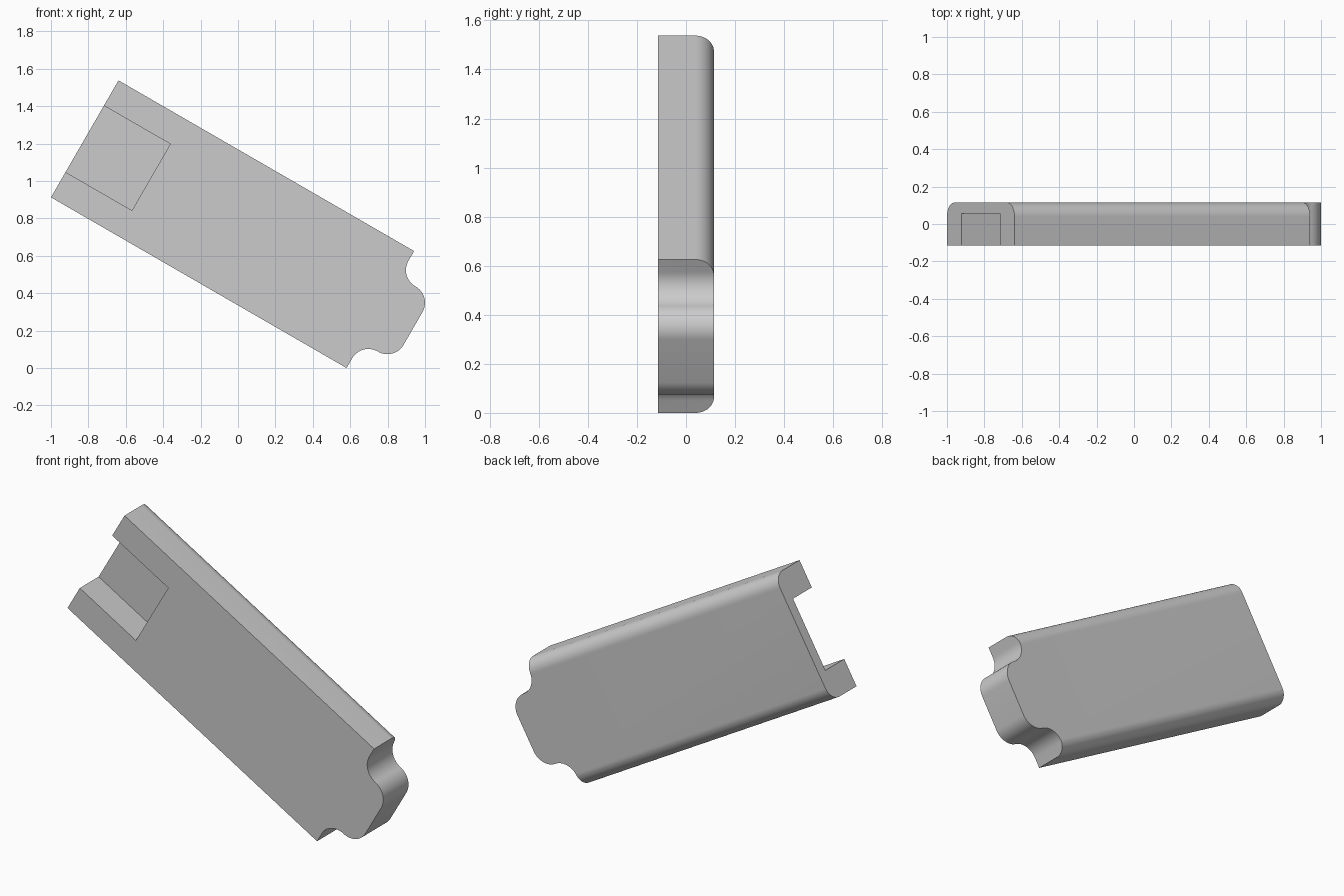
import bpy, bmesh
from math import cos, sin, radians
from mathutils import Matrix, Vector

if "Cube" in bpy.data.objects:
    bpy.data.objects.remove(bpy.data.objects["Cube"], do_unlink=True)

WIDTH, HALF, ROUND = 0.722, 0.114, 0.075   # plate width, half thickness, back edge radius
SHOULDER, TIP, SCOOP = 1.825, 2.027, 0.1   # end of the plate, end of the tab, arc radius
TILT = Matrix.Translation((-1, 0, SHOULDER / 2)) @ Matrix.Rotation(radians(30), 4, 'Y')


def arc(cx, cy, r, start, end, steps=16):
    angles = [radians(start + (end - start) * i / steps) for i in range(steps + 1)]
    return [(cx + r * cos(a), cy + r * sin(a)) for a in angles]


def extrude(name, points, offset):
    """Close a profile of 3D points and extrude it into a solid."""
    bm = bmesh.new()
    face = bm.faces.new([bm.verts.new(p) for p in points])
    moved = bmesh.ops.extrude_face_region(bm, geom=[face])["geom"]
    bmesh.ops.translate(bm, vec=Vector(offset),
                        verts=[v for v in moved if isinstance(v, bmesh.types.BMVert)])
    bmesh.ops.recalc_face_normals(bm, faces=bm.faces)
    bm.transform(TILT)
    mesh = bpy.data.meshes.new(name)
    bm.to_mesh(mesh)
    bm.free()
    obj = bpy.data.objects.new(name, mesh)
    bpy.context.collection.objects.link(obj)
    return obj


def cut(target, tool, operation):
    tool.hide_render = True
    mod = target.modifiers.new("cut", 'BOOLEAN')
    mod.operation, mod.solver, mod.object = operation, 'EXACT', tool
    bpy.context.view_layer.objects.active = target
    bpy.ops.object.modifier_apply(modifier=mod.name)
    bpy.data.objects.remove(tool, do_unlink=True)


# Long plate with both back edges rounded
section = [(-HALF, 0)] + arc(HALF - ROUND, ROUND, ROUND, -90, 0)
section += arc(HALF - ROUND, WIDTH - ROUND, ROUND, 0, 90) + [(-HALF, WIDTH)]
plate = extrude("plate", [(0, y, v) for y, v in section], (2.2, 0, 0))

# Shaped end: concave scoop flowing into a rounded tab, mirrored across the width
mid = TIP - SCOOP
side = [(-0.1, -0.1), (SHOULDER, -0.1)]
side += arc(SHOULDER + SCOOP, 0.06, SCOOP, 180, 90) + arc(mid, 0.26, SCOOP, -90, 0)
outline = side + [(u, WIDTH - v) for u, v in reversed(side)]
end_shape = extrude("end_shape", [(u, -0.3, v) for u, v in outline], (0, 0.6, 0))
cut(plate, end_shape, 'INTERSECT')

# Square pocket open to the front and the straight end
pocket = [(-0.1, 0.156), (0.41, 0.156), (0.41, 0.566), (-0.1, 0.566)]
pocket_cutter = extrude("pocket_cutter", [(u, -0.3, v) for u, v in pocket], (0, 0.356, 0))
cut(plate, pocket_cutter, 'DIFFERENCE')

# Plain grey finish
grey = bpy.data.materials.new("plain grey")
grey.use_nodes = True
colour = (0.6, 0.6, 0.6, 1)
grey.diffuse_color = colour
grey.node_tree.nodes["Principled BSDF"].inputs["Base Color"].default_value = colour
plate.data.materials.clear()
plate.data.materials.append(grey)
for face in plate.data.polygons:
    face.material_index = 0

bpy.ops.object.select_all(action='DESELECT')
plate.select_set(True)
bpy.context.view_layer.objects.active = plate
bpy.ops.object.shade_smooth_by_angle(angle=radians(30))
